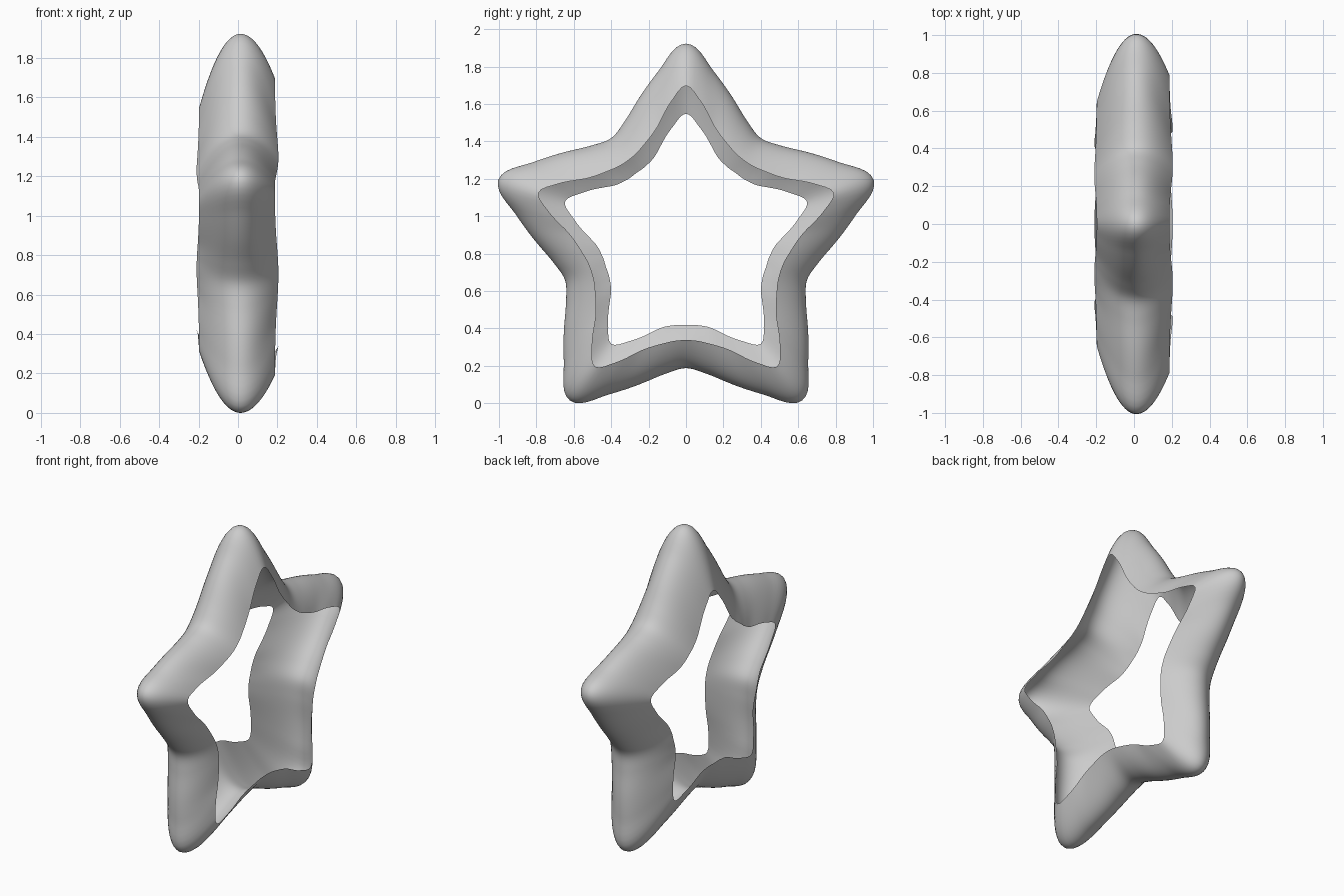
import bpy, bmesh
from math import sin, cos, pi, radians, degrees

if "Cube" in bpy.data.objects:
    bpy.data.objects.remove(bpy.data.objects["Cube"])

# Star radius against angle from a point (0 = tip, 36 = valley)
CREST = [(0, 1.055), (3.3, 1.03), (9.1, .922), (19, .795), (27, .72), (36, .68)]
RIGHT_RIM = [(0, .83), (5.7, .754), (14.4, .625), (26, .55), (36, .53)]
LEFT_RIM = [(0, .68), (7, .61), (19, .49), (28, .455), (36, .45)]
N_ROUND, N_SIDE = 240, 14
CREST_X = .012


def smooth_lookup(table, a):
    """Cubic through the table, flat at the tip and valley."""
    n = len(table)

    def slope(i):
        if i in (0, n - 1):
            return 0
        (x0, y0), (x1, y1) = table[i - 1], table[i + 1]
        return (y1 - y0) / (x1 - x0)

    for i in range(n - 1):
        (x0, y0), (x1, y1) = table[i], table[i + 1]
        if a <= x1 or i == n - 2:
            h = x1 - x0
            t = min(1, (a - x0) / h)
            return ((2*t**3 - 3*t*t + 1) * y0 + (t**3 - 2*t*t + t) * h * slope(i)
                    + (3*t*t - 2*t**3) * y1 + (t**3 - t*t) * h * slope(i + 1))


# Star-shaped band: bulging single-skin shell, open on both faces
bm = bmesh.new()
rings = []
for i in range(N_ROUND):
    ang = 2 * pi * i / N_ROUND
    a = degrees(ang) % 72
    a = min(a, 72 - a)
    crest = smooth_lookup(CREST, a)
    v = (1 - cos(pi * a / 36)) / 2          # 0 at tip, 1 in valley
    ring = []
    for j in range(-N_SIDE, N_SIDE + 1):
        s = j / N_SIDE
        if s < 0:
            rim, rim_x = smooth_lookup(LEFT_RIM, a), -(.197 + .013 * v)
        else:
            rim, rim_x = smooth_lookup(RIGHT_RIM, a), .187 + .018 * v
        x = CREST_X + (rim_x - CREST_X) * abs(s)
        r = crest - (crest - rim) * s * s
        ring.append(bm.verts.new((x, r * sin(ang), r * cos(ang))))
    rings.append(ring)
for i in range(N_ROUND):
    p, q = rings[i], rings[(i + 1) % N_ROUND]
    for j in range(2 * N_SIDE):
        f = bm.faces.new((p[j], p[j + 1], q[j + 1], q[j]))
        f.smooth = True

# Stand it on the floor with normals facing outward
low = min(v.co.z for v in bm.verts)
for v in bm.verts:
    v.co.z -= low
bm.normal_update()
top = max(bm.faces, key=lambda f: f.calc_center_median().z)
if top.normal.z < 0:
    bmesh.ops.reverse_faces(bm, faces=bm.faces[:])

mesh = bpy.data.meshes.new("star_band")
bm.to_mesh(mesh)
bm.free()
star = bpy.data.objects.new("star_band", mesh)
bpy.context.collection.objects.link(star)
